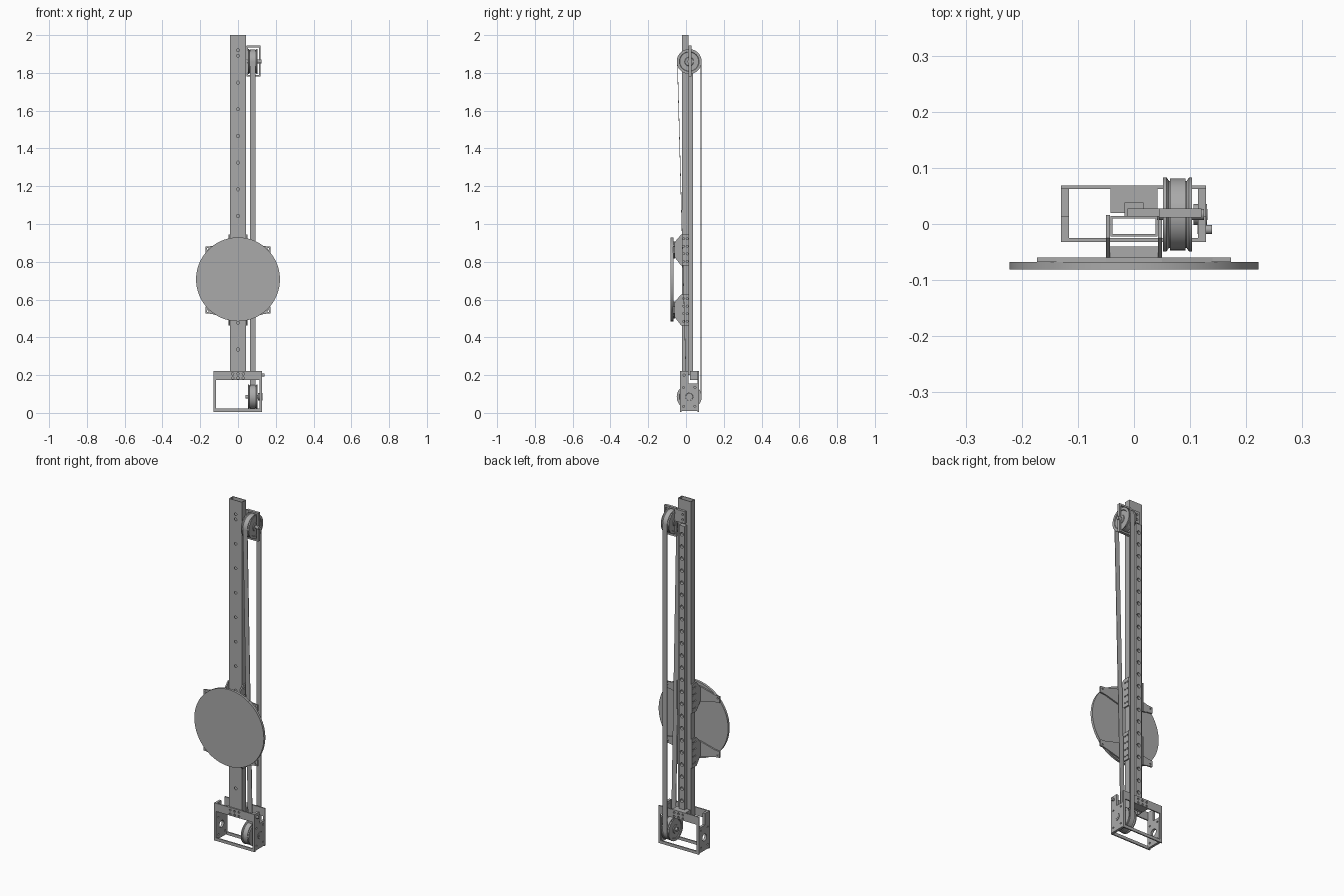
import bpy, bmesh, math
from mathutils import Matrix, Vector

cube = bpy.data.objects.get("Cube")
if cube:
    bpy.data.objects.remove(cube)

grey = bpy.data.materials.new("brushed_grey")
grey.use_nodes = True
grey.diffuse_color = (0.4, 0.4, 0.4, 1)
grey.node_tree.nodes["Principled BSDF"].inputs["Base Color"].default_value = (0.4, 0.4, 0.4, 1)


def finish(name, bm, smooth=False):
    bmesh.ops.recalc_face_normals(bm, faces=bm.faces)
    mesh = bpy.data.meshes.new(name)
    bm.to_mesh(mesh)
    bm.free()
    mesh.materials.append(grey)
    ob = bpy.data.objects.new(name, mesh)
    bpy.context.collection.objects.link(ob)
    if smooth:
        select(ob)
        bpy.ops.object.shade_smooth_by_angle(angle=math.radians(35))
    return ob


def select(ob):
    bpy.ops.object.select_all(action='DESELECT')
    ob.select_set(True)
    bpy.context.view_layer.objects.active = ob


def add_box(bm, x, y, z):
    centre = Vector([(r[0] + r[1]) / 2 for r in (x, y, z)])
    size = [r[1] - r[0] for r in (x, y, z)]
    bmesh.ops.create_cube(bm, matrix=Matrix.Translation(centre) @ Matrix.Diagonal((*size, 1)))


def boxes(name, *specs):
    bm = bmesh.new()
    for spec in specs:
        add_box(bm, *spec)
    return finish(name, bm)


def prism(name, pts, axis, a, b):
    """Extrude a (y, z) outline along x, or an (x, z) outline along y."""
    bm = bmesh.new()
    def place(p, t):
        return (t, *p) if axis == 'X' else (p[0], t, p[1])
    face = bm.faces.new([bm.verts.new(place(p, a)) for p in pts])
    out = bmesh.ops.extrude_face_region(bm, geom=[face])
    shift = (b - a, 0, 0) if axis == 'X' else (0, b - a, 0)
    bmesh.ops.translate(bm, vec=shift, verts=[v for v in out["geom"] if isinstance(v, bmesh.types.BMVert)])
    return finish(name, bm)


def rods(name, centres, axis, length, radius, sides=16):
    bm = bmesh.new()
    turn = Matrix.Rotation(math.pi / 2, 4, 'Y' if axis == 'X' else 'X')
    for c in centres:
        bmesh.ops.create_cone(bm, cap_ends=True, segments=sides, radius1=radius, radius2=radius,
                              depth=length, matrix=Matrix.Translation(c) @ turn)
    return finish(name, bm, True)


def drill(ob, centres, axis, length, radius):
    cutter = rods("hole_cutter", centres, axis, length, radius)
    cutter.hide_render = True
    cut(ob, cutter)


def cut(ob, cutter):
    mod = ob.modifiers.new("cut", 'BOOLEAN')
    mod.operation, mod.solver, mod.object = 'DIFFERENCE', 'EXACT', cutter
    select(ob)
    bpy.ops.object.modifier_apply(modifier=mod.name)
    bpy.data.objects.remove(cutter)


def lathe_x(name, profile, y, z, sides=48):
    """Revolve an (x, radius) profile about an axis parallel to x."""
    bm = bmesh.new()
    rings = []
    for i in range(sides):
        a = math.tau * i / sides
        rings.append([bm.verts.new((x, y + r * math.cos(a), z + r * math.sin(a))) for x, r in profile])
    n = len(profile)
    for i in range(sides):
        p, q = rings[i], rings[(i + 1) % sides]
        for j in range(n):
            k = (j + 1) % n
            bm.faces.new((p[j], p[k], q[k], q[j]))
    return finish(name, bm, True)


# Hollow upright column with bolt holes in its front wall
column = boxes("column", ((-.042, .042), (-.022, .014), (.175, 2)))
cut(column, boxes("column_bore", ((-.038, .038), (-.018, .01), (.1, 2.1))))
holes = [1.92] + [1.89 - .1413 * i for i in range(12)]
drill(column, [(0, -.022, z) for z in holes], 'Y', .02, .008)

# Slide rail on the back of the column
rail = boxes("slide_rail", ((-.017, .017), (.0135, .038), (.2, 1.86)))
drill(rail, [(0, .04, .27 + .07 * i) for i in range(23)], 'Y', .034, .0105)
boxes("rail_foot_block", ((-.042, .042), (.02, .062), (.175, .222)))

# Top pulley yoke and its mounting plate
yoke = boxes("pulley_yoke", ((.045, .12), (.012, .028), (1.78, 1.945)))
cut(yoke, boxes("yoke_opening", ((.054, .111), (0, .04), (1.79, 1.935))))
mount = boxes("yoke_mount", ((-.012, .046), (.0135, .028), (1.87, 1.94)))
drill(mount, [(.002, .02, z) for z in (1.89, 1.92)], 'Y', .03, .006)

# Flanged pulleys with recessed sides
pulley = [(.052, .01), (.052, .022), (.056, .024), (.056, .05), (.052, .052), (.052, .066), (.058, .066),
          (.062, .06), (.094, .06), (.098, .066), (.103, .066), (.103, .052), (.099, .05),
          (.099, .024), (.103, .022), (.103, .01)]
for label, z in (("top", 1.86), ("bottom", .085)):
    lathe_x(label + "_pulley", pulley, .017, z)
    rods(label + "_axle", [(.085, .017, z)], 'X', .08 if label == "top" else .092, .01, 20)
    lathe_x(label + "_belt_wrap", [(.064, .059), (.064, .064), (.092, .064), (.092, .059)], .017, z)

# Drive belt runs
boxes("belt_back_run", ((.064, .092), (.078, .081), (.085, 1.86)))
prism("belt_front_run", [(-.047, 1.86), (-.044, 1.86), (.003, .14), (0, .14)], 'X', .064, .092)

# Base frame: front and back plates with large openings
for label, y0, y1 in (("front", -.032, -.025), ("back", .062, .069)):
    plate = boxes("base_" + label + "_plate", ((-.13, .128), (y0, y1), (.005, .222)))
    cut(plate, boxes("plate_opening", ((-.117, .115), (y0 - .01, y1 + .01), (.022, .175))))
    drill(plate, [(x, (y0 + y1) / 2, z) for x in (-.028, 0, .028) for z in (.185, .207)], 'Y', .03, .006)

# Base frame: notched side plates
outline = [(-.026, .01), (.063, .01), (.063, .155), (.014, .155), (.014, .222), (-.026, .222)]
for label, x0, x1 in (("right", -.13, -.116), ("left", .114, .128)):
    plate = prism("base_" + label + "_plate", outline, 'X', x0, x1)
    mid = (x0 + x1) / 2
    drill(plate, [(mid, .017, .085)], 'X', .03, .02)
    drill(plate, [(mid, .017 + dy, .085 + dz) for dy in (-.03, .03) for dz in (-.05, .05)], 'X', .03, .005)
lathe_x("axle_bearing", [(.106, .009), (.106, .019), (.13, .019), (.13, .009)], .017, .085, 24)
rods("side_bolt", [(.126, -.01, .2)], 'X', .026, .008)

# Carriages: side cheeks, cross block and disc arms, one above and one below
for label, z, s in (("upper", .862, 1), ("lower", .545, -1)):
    cheek = [(.016, z + .083), (-.025, z + .083), (-.06, z + .042), (-.06, z - .038),
             (-.025, z - .083), (.016, z - .083)]
    for side, x0, x1 in (("right", -.05, -.0425), ("left", .0425, .05)):
        ob = prism(label + "_" + side + "_cheek", cheek, 'X', x0, x1)
        drill(ob, [((x0 + x1) / 2, y, z + dz) for y in (-.013, .006) for dz in (-.06, -.02, .02, .06)],
              'X', .03, .005)
    boxes(label + "_cross_block", ((-.043, .043), (-.06, -.04), (z - .038, z + .042)))
    half = [(.173, .018), (.14, .021), (.05, .045), (-.05, .045), (-.14, .021), (-.173, .018)]
    arm_pts = [(x, z + dz) for x, dz in half] + [(x, z - dz) for x, dz in reversed(half)]
    arm = prism(label + "_arm", arm_pts, 'Y', -.0675, -.0595)
    drill(arm, [(x, -.063, z + s * .006) for x in (-.16, .16)], 'Y', .03, .005)

# Round front disc
rods("front_disc", [(0, -.0745, .707)], 'Y', .014, .222, 96)
